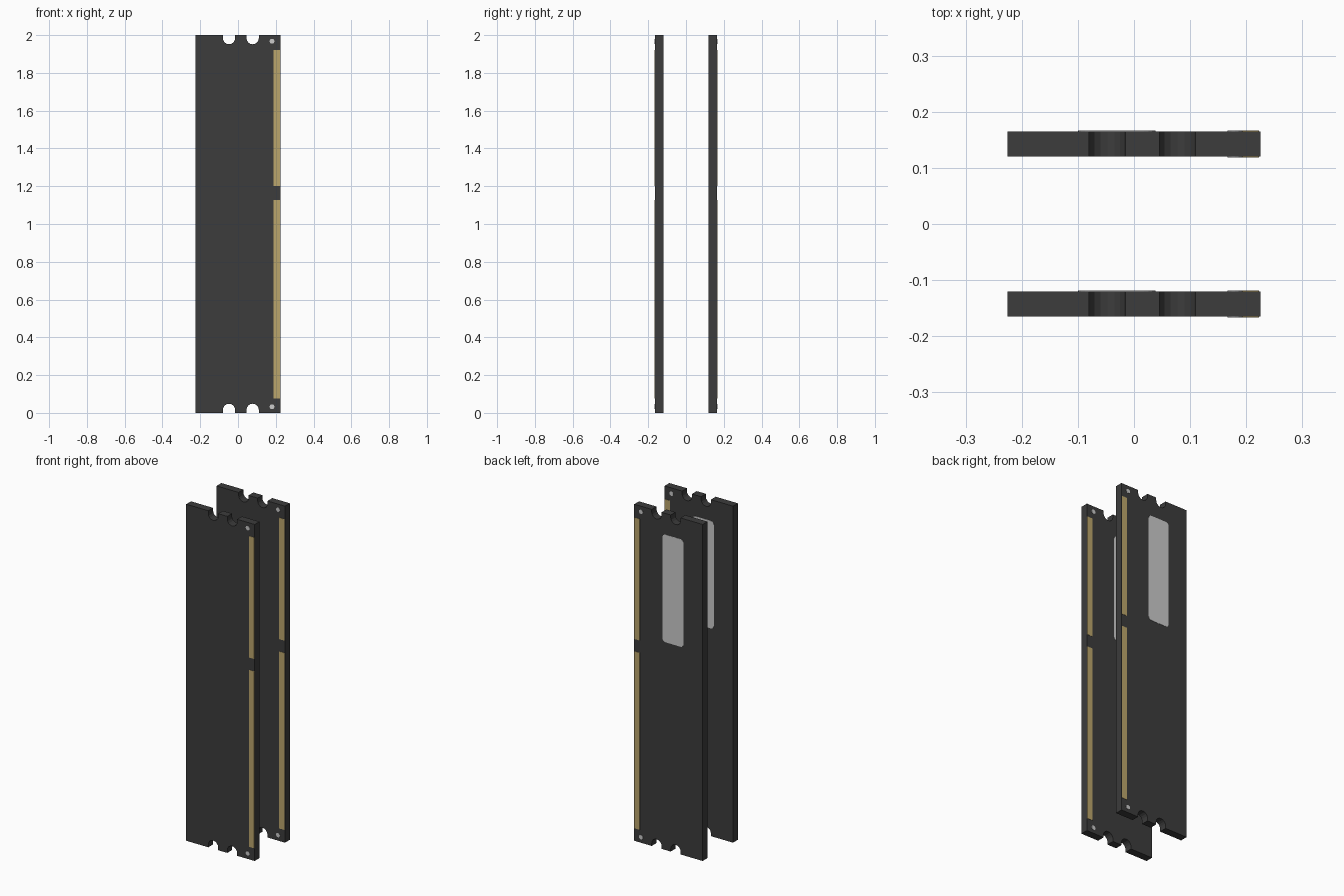
import bpy, bmesh, math
from mathutils import Vector

if "Cube" in bpy.data.objects:
    bpy.data.objects.remove(bpy.data.objects["Cube"])


def material(name, rgb):
    m = bpy.data.materials.new(name)
    m.diffuse_color = (*rgb, 1)
    m.use_nodes = True
    m.node_tree.nodes["Principled BSDF"].inputs["Base Color"].default_value = m.diffuse_color
    return m


DARK = material("dark_board", (0.045, 0.045, 0.045))
GOLD = material("gold_contact", (0.50, 0.38, 0.15))
PALE = material("pale_grey", (0.60, 0.60, 0.60))

W, H, T = 0.225, 2.0, 0.045      # half width, height, thickness
NOTCHES = (-0.0475, 0.0775)
PLATE = 0.0015


def slab(name, outline, y0, y1, mat):
    """Extrude an x-z outline from y0 to y1."""
    bm = bmesh.new()
    face = bm.faces.new([bm.verts.new((x, y0, z)) for x, z in outline])
    ext = bmesh.ops.extrude_face_region(bm, geom=[face])
    verts = [g for g in ext["geom"] if isinstance(g, bmesh.types.BMVert)]
    bmesh.ops.translate(bm, verts=verts, vec=Vector((0, y1 - y0, 0)))
    bmesh.ops.recalc_face_normals(bm, faces=bm.faces)
    mesh = bpy.data.meshes.new(name)
    bm.to_mesh(mesh)
    bm.free()
    mesh.materials.append(mat)
    ob = bpy.data.objects.new(name, mesh)
    bpy.context.collection.objects.link(ob)
    return ob


def arc(cx, cz, r, a0, a1, n):
    return [(cx + r * math.cos(math.radians(a0 + (a1 - a0) * i / n)),
             cz + r * math.sin(math.radians(a0 + (a1 - a0) * i / n)))
            for i in range(n + 1)]


def rounded(x0, x1, z0, z1, r):
    return (arc(x1 - r, z1 - r, r, 0, 90, 4) + arc(x0 + r, z1 - r, r, 90, 180, 4)
            + arc(x0 + r, z0 + r, r, 180, 270, 4) + arc(x1 - r, z0 + r, r, 270, 360, 4))


def rect(x0, x1, z0, z1):
    return [(x0, z0), (x1, z0), (x1, z1), (x0, z1)]


# Board outline: bottom edge left to right with U notches, mirrored for the top
bottom = [(-W, 0)]
for cx in NOTCHES:
    r = 0.0325
    bottom += [(cx - r, 0)] + arc(cx, 0.016, r, 180, 0, 8) + [(cx + r, 0)]
bottom.append((W, 0))
board_outline = bottom + [(x, H - z) for x, z in reversed(bottom)]

for side, yc in (("front", -0.1425), ("rear", 0.1425)):
    y0, y1 = yc - T / 2, yc + T / 2
    slab(side + "_board", board_outline, y0, y1, DARK)
    # Contact strips and corner dots on both faces
    for face, ya, yb in (("a", y0, y0 - PLATE), ("b", y1, y1 + PLATE)):
        for i, (z0, z1) in enumerate(((0.075, 1.127), (1.2, 1.922))):
            slab(f"{side}_contacts_{face}{i}", rect(0.188, 0.223, z0, z1), ya, yb, GOLD)
        for i, z in enumerate((0.033, H - 0.033)):
            slab(f"{side}_dot_{face}{i}", arc(0.18, z, 0.013, 0, 330, 11), ya, yb, PALE)
    # Sticker on the back face
    slab(side + "_sticker", rounded(-0.10, 0.038, 1.235, 1.875, 0.02), y1, y1 + PLATE, PALE)
